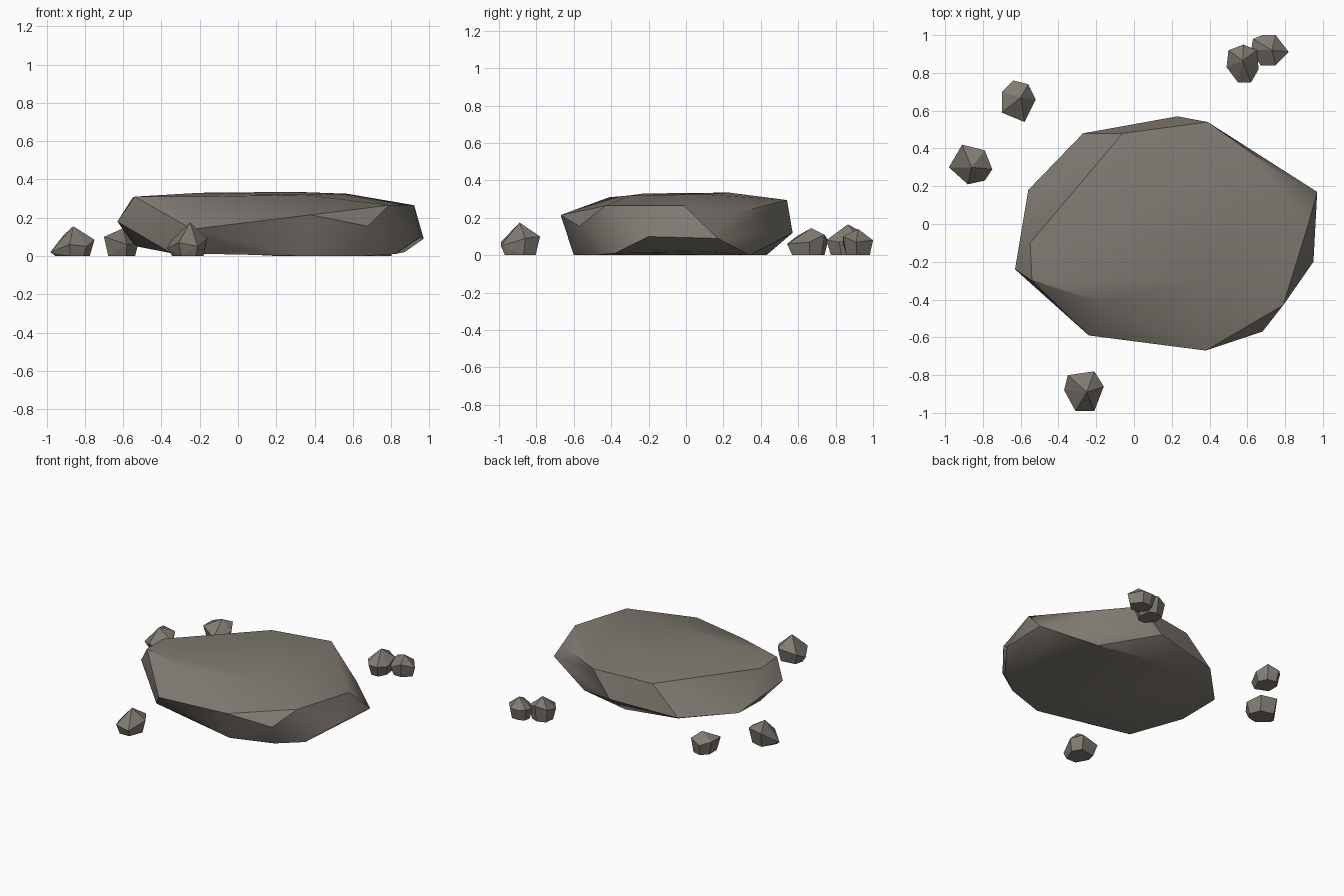
import bpy
import bmesh
from math import radians
from mathutils import Vector

default_cube = bpy.data.objects.get("Cube")
if default_cube:
    bpy.data.objects.remove(default_cube, do_unlink=True)


def make_material(name, colour):
    material = bpy.data.materials.new(name)
    material.use_nodes = True
    material.diffuse_color = colour
    shader = material.node_tree.nodes["Principled BSDF"]
    shader.inputs["Base Color"].default_value = colour
    shader.inputs["Roughness"].default_value = 0.9
    return material


stone = make_material("warm grey stone", (0.215, 0.195, 0.167, 1))


def hull_rock(name, points, smooth_angle):
    """Wrap a faceted rock skin around a handful of corner points."""
    bm = bmesh.new()
    for point in points:
        bm.verts.new(point)
    bmesh.ops.convex_hull(bm, input=bm.verts[:])
    loose = [v for v in bm.verts if not v.link_faces]
    bmesh.ops.delete(bm, geom=loose, context="VERTS")
    bmesh.ops.dissolve_limit(bm, angle_limit=radians(3), verts=bm.verts[:], edges=bm.edges[:])
    bmesh.ops.recalc_face_normals(bm, faces=bm.faces[:])
    mesh = bpy.data.meshes.new(name)
    bm.to_mesh(mesh)
    bm.free()
    mesh.materials.append(stone)
    rock = bpy.data.objects.new(name, mesh)
    bpy.context.collection.objects.link(rock)
    if smooth_angle:
        bpy.ops.object.select_all(action="DESELECT")
        rock.select_set(True)
        bpy.context.view_layer.objects.active = rock
        bpy.ops.object.shade_smooth_by_angle(angle=radians(smooth_angle))


# Broad slab: domed top falling away to the back right, undercut base
slab_top = [
    (-.54, -.3, .31), (-.55, -.1, .305), (-.18, -.41, .31), (-.2, -.23, .33),
    (.35, -.3, .32), (.57, .1, .325), (.3, .23, .335), (-.06, .48, .28),
    (.39, .54, .295), (.92, -.01, .265), (.79, -.43, .265),
]
slab_middle = [
    (.97, .17, .09), (.95, -.2, .1), (.68, -.57, .155), (.38, -.67, .215),
    (-.24, -.59, .14), (-.63, -.24, .18), (-.56, .18, .08), (-.27, .48, .08),
    (.23, .57, .12), (.8, .25, .22),
]
slab_base = [
    (.35, -.6, 0), (.65, -.5, 0), (.82, -.38, .01), (.87, .1, .02),
    (.6, .34, 0), (.2, .43, 0), (-.2, .38, .02), (-.53, -.12, .05),
    (-.35, -.46, .015), (0, -.56, .03),
]
hull_rock("flat_boulder", slab_top + slab_middle + slab_base, 35)


# Pebbles: apex, uneven waist outline and a narrower flat foot
def pebble(name, apex, outline):
    points = [apex]
    for corner in outline:
        foot = Vector(apex).lerp(Vector(corner), 0.78)
        points += [corner, (foot.x, foot.y, 0)]
    hull_rock(name, points, None)


pebble("right_pebble", (-.86, .3, .155), [
    (-.98, .3, .02), (-.91, .42, .11), (-.79, .39, .11),
    (-.75, .29, .085), (-.79, .23, .05), (-.88, .21, .06)])
pebble("back_right_pebble", (-.6, .67, .145), [
    (-.7, .7, .1), (-.64, .76, .08), (-.56, .74, .11),
    (-.52, .66, .07), (-.58, .54, .06), (-.7, .59, .1)])
pebble("front_pebble", (-.25, -.89, .175), [
    (-.37, -.88, .04), (-.35, -.8, .08), (-.21, -.78, .1),
    (-.16, -.86, .09), (-.21, -.99, .05), (-.31, -.99, .07)])
pebble("back_left_pebble", (.575, .865, .165), [
    (.49, .83, .08), (.5, .92, .1), (.58, .95, .12), (.65, .92, .1),
    (.66, .82, .07), (.62, .75, .08), (.55, .75, .08)])
pebble("back_corner_pebble", (.73, .92, .14), [
    (.63, .98, .09), (.68, 1, .08), (.75, 1, .08), (.82, .91, .07),
    (.75, .84, .1), (.67, .84, .06), (.62, .92, .08)])
